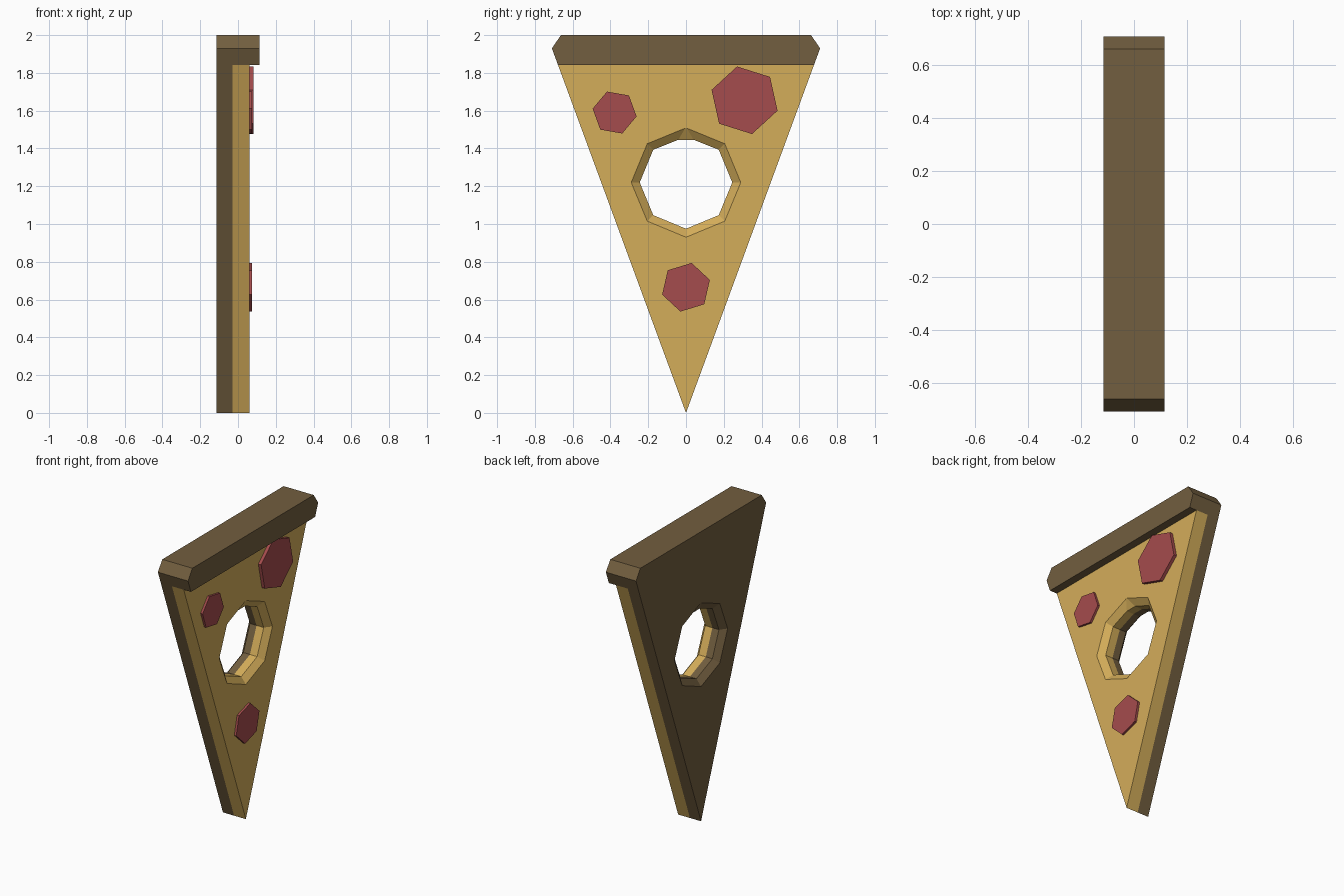
import bpy, bmesh, math

cube = bpy.data.objects.get("Cube")
if cube:
    bpy.data.objects.remove(cube, do_unlink=True)


def material(name, rgb):
    m = bpy.data.materials.new(name)
    m.use_nodes = True
    m.diffuse_color = (*rgb, 1)
    m.node_tree.nodes["Principled BSDF"].inputs["Base Color"].default_value = (*rgb, 1)
    return m


CRUST = material("crust brown", (0.168, 0.112, 0.050))
CHEESE = material("cheese yellow", (0.658, 0.418, 0.102))
MEAT = material("sausage red", (0.376, 0.072, 0.074))


def plate(name, outline, x0, x1, mat, holes=()):
    """Extrude a (y, z) outline from x0 to x1; holes is a list of (x, ring)
    sections, from x0 to x1, that form the wall of an opening."""
    bm = bmesh.new()

    def loop(x, pts):
        vs = [bm.verts.new((x, y, z)) for y, z in pts]
        return vs

    def wall(a, b):
        n = len(a)
        for i in range(n):
            j = (i + 1) % n
            bm.faces.new((a[i], a[j], b[j], b[i]))

    def edges(vs):
        return [bm.edges.get((vs[i], vs[(i + 1) % len(vs)])) for i in range(len(vs))]

    a, b = loop(x0, outline), loop(x1, outline)
    wall(a, b)
    if holes:
        rings = [loop(x, r) for x, r in holes]
        for r, s in zip(rings, rings[1:]):
            wall(r, s)
        for outer, inner, nx in ((a, rings[0], -1), (b, rings[-1], 1)):
            bmesh.ops.triangle_fill(bm, use_beauty=True, normal=(nx, 0, 0),
                                    edges=edges(outer) + edges(inner))
    else:
        bm.faces.new(a)
        bm.faces.new(b)
    bmesh.ops.recalc_face_normals(bm, faces=bm.faces)
    me = bpy.data.meshes.new(name)
    bm.to_mesh(me)
    bm.free()
    me.materials.append(mat)
    ob = bpy.data.objects.new(name, me)
    bpy.context.collection.objects.link(ob)
    return ob


def polygon(cy, cz, r, n, deg):
    return [(cy + r * math.cos(math.radians(deg) + i * math.tau / n),
             cz + r * math.sin(math.radians(deg) + i * math.tau / n)) for i in range(n)]


def hole_ring(r, top, half):
    """Octagon standing on a corner, its top corner cut flat."""
    p = polygon(0, 1.22, r, 8, 90)[1:]
    return [(half, top), (-half, top)] + p


X_BACK, X_SEAM, X_CHEESE, X_FRONT = -0.115, -0.03, 0.06, 0.115
Z_BAR = 1.843
SLOPE = 0.71 / 1.93
wide = hole_ring(0.29, 1.507, 0.005)
narrow = hole_ring(0.245, 1.446, 0.04)

# Slice: crust backing and cheese layer around a bevelled opening
rim = [(0.71, 1.93), (0.662, 2.0), (-0.662, 2.0), (-0.71, 1.93)]
plate("crust_base", [(0, 0)] + rim, X_BACK, X_SEAM, CRUST,
      [(X_BACK, wide), (X_BACK + 0.035, narrow), (X_SEAM, narrow)])
e = SLOPE * Z_BAR
plate("cheese_layer", [(0, 0), (e, Z_BAR), (-e, Z_BAR)], X_SEAM, X_CHEESE, CHEESE,
      [(X_SEAM, narrow), (X_CHEESE - 0.035, narrow), (X_CHEESE, wide)])

# Raised crust along the top edge
plate("crust_bar", [(e, Z_BAR)] + rim + [(-e, Z_BAR)], X_SEAM, X_FRONT, CRUST)

# Six-sided sausage slices: y, z, radius, turn, front x
for name, y, z, r, turn, x in (("small", -0.378, 1.59, 0.118, -10, 0.075),
                               ("large", 0.31, 1.655, 0.183, -17.5, 0.082),
                               ("lower", 0.0, 0.665, 0.132, 17, 0.075)):
    plate(name + "_sausage_slice", polygon(y, z, r, 6, turn), X_CHEESE - 0.01, x, MEAT)
